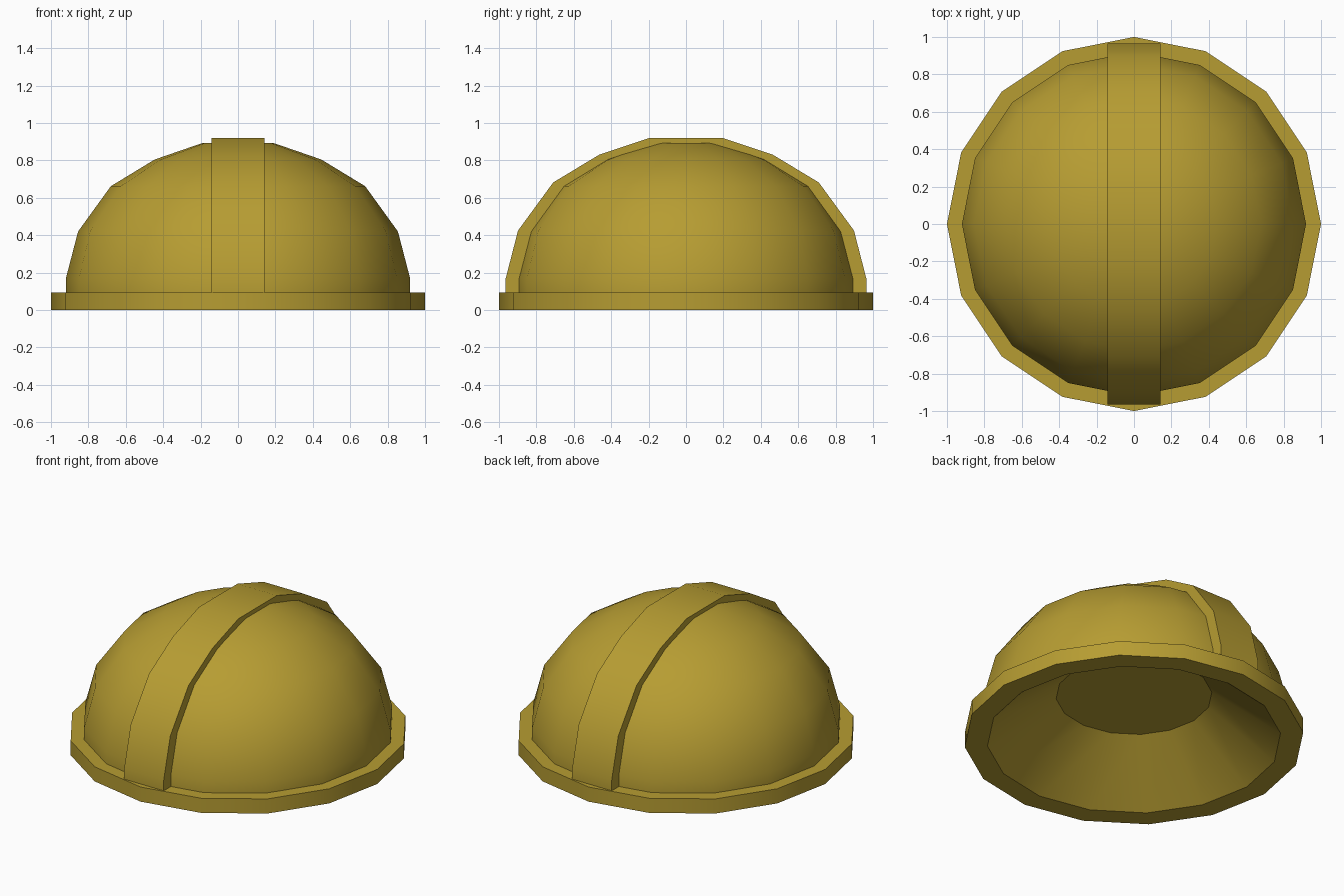
import bpy, bmesh, math

if "Cube" in bpy.data.objects:
    bpy.data.objects.remove(bpy.data.objects["Cube"])

SIDES = 16
yellow = bpy.data.materials.new("mustard yellow")
yellow.diffuse_color = (0.47, 0.335, 0.032, 1)
yellow.use_nodes = True
yellow.node_tree.nodes["Principled BSDF"].inputs["Base Color"].default_value = yellow.diffuse_color


def finish(name, bm):
    mesh = bpy.data.meshes.new(name)
    bm.to_mesh(mesh)
    bm.free()
    mesh.materials.append(yellow)
    obj = bpy.data.objects.new(name, mesh)
    bpy.context.collection.objects.link(obj)
    bpy.ops.object.select_all(action='DESELECT')
    obj.select_set(True)
    bpy.context.view_layer.objects.active = obj
    bpy.ops.object.shade_smooth_by_angle(angle=math.radians(30))
    return obj


def revolve(name, profile, cap_start=False, cap_end=False):
    """Spin an (r, z) profile around z; optional flat caps at its ends."""
    bm = bmesh.new()
    rings = []
    for r, z in profile:
        rings.append([bm.verts.new((r * math.cos(2 * math.pi * i / SIDES),
                                    r * math.sin(2 * math.pi * i / SIDES), z))
                      for i in range(SIDES)])
    for low, high in zip(rings, rings[1:]):
        for i in range(SIDES):
            j = (i + 1) % SIDES
            bm.faces.new((low[i], low[j], high[j], high[i]))
    if cap_start:
        bm.faces.new(rings[0][::-1])
    if cap_end:
        bm.faces.new(rings[-1])
    return finish(name, bm)


# Brim ring
revolve("brim", [(0.866, 0), (1, 0), (1, 0.095), (0.90, 0.095)])

# Domed shell
revolve("dome", [(0.92, 0.095), (0.92, 0.17), (0.855, 0.42), (0.68, 0.662),
                 (0.445, 0.805), (0.19, 0.893)], cap_end=True)

# Hollow underside: sloped wall and flat ceiling
revolve("inner_lining", [(0.46, 0.30), (0.866, 0)], cap_start=True)

# Raised band running front to back over the dome
half = [(0.965, 0.095), (0.965, 0.165), (0.898, 0.425), (0.71, 0.682),
        (0.465, 0.83), (0.197, 0.92)]
outer = half + [(-y, z) for y, z in reversed(half)]
inner = [(y * 0.9, max(z * 0.9, 0.095)) for y, z in outer]
bm = bmesh.new()
W = 0.142
rows = [[bm.verts.new((x, y, z)) for y, z in line]
        for x, line in ((-W, outer), (W, outer), (W, inner), (-W, inner))]
for a in range(4):
    p, q = rows[a], rows[(a + 1) % 4]
    for k in range(len(outer) - 1):
        bm.faces.new((p[k], q[k], q[k + 1], p[k + 1]))
for k in (0, -1):
    bm.faces.new([row[k] for row in rows])
bmesh.ops.recalc_face_normals(bm, faces=bm.faces)
finish("ridge_band", bm)
